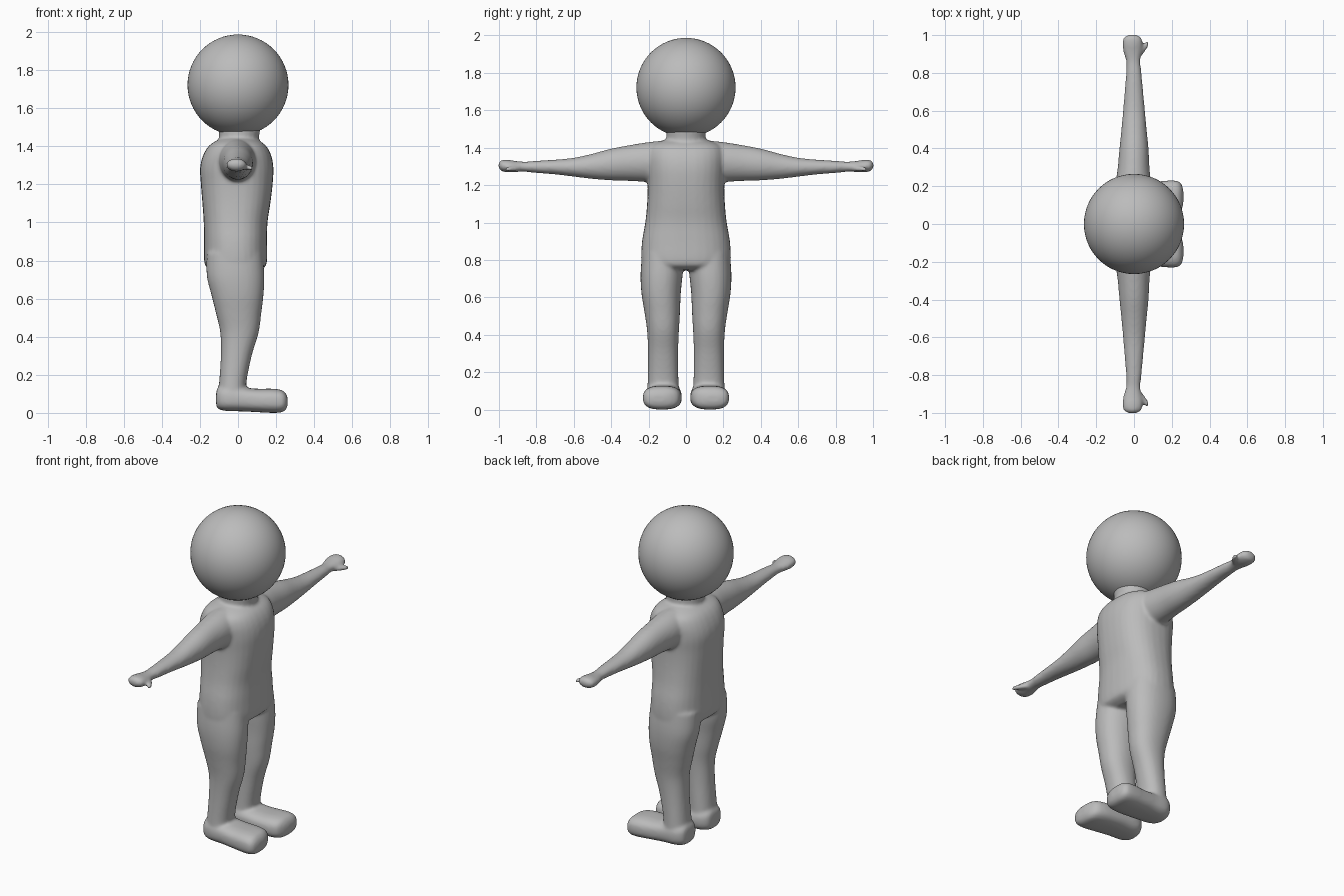
import bpy, bmesh, math
from mathutils import Vector

grey = bpy.data.materials.new("plain grey")
grey.diffuse_color = (0.5, 0.5, 0.5, 1)


def spline(rows, steps=4):
    """Smoothly resample a list of section rows (Catmull-Rom)."""
    out = []
    for i in range(len(rows) - 1):
        a, b, c, d = (rows[max(0, min(len(rows) - 1, i + k))] for k in (-1, 0, 1, 2))
        for s in range(steps):
            t = s / steps
            out.append([0.5 * (2 * q + (r - p) * t + (2 * p - 5 * q + 4 * r - w) * t * t
                               + (3 * q - p - 3 * r + w) * t ** 3)
                        for p, q, r, w in zip(a, b, c, d)])
    return out + [list(rows[-1])]


def loft(bm, rows, axis, power=2.0, side=1, n=32):
    """Rows: position on axis, then min and max on the two other axes."""
    u, v = [k for k in range(3) if k != axis]
    rings = []
    for pos, u0, u1, v0, v1 in spline(rows):
        ring = []
        for k in range(n):
            a = 2 * math.pi * k / n
            c, s = math.cos(a), math.sin(a)
            p = Vector((0, 0, 0))
            p[axis] = pos
            p[u] = (u0 + u1) / 2 + (u1 - u0) / 2 * math.copysign(abs(c) ** (2 / power), c)
            p[v] = (v0 + v1) / 2 + (v1 - v0) / 2 * math.copysign(abs(s) ** (2 / power), s)
            p.y *= side
            ring.append(bm.verts.new(p))
        rings.append(ring)
    faces = [bm.faces.new(rings[0]), bm.faces.new(rings[-1][::-1])]
    for r0, r1 in zip(rings, rings[1:]):
        for k in range(n):
            j = (k + 1) % n
            faces.append(bm.faces.new((r0[k], r1[k], r1[j], r0[j])))
    bmesh.ops.recalc_face_normals(bm, faces=faces)


# z, x range, y range
torso = [(0.745, -0.12, 0.10, -0.17, 0.17), (0.765, -0.165, 0.14, -0.225, 0.225),
         (0.80, -0.178, 0.153, -0.24, 0.24), (0.90, -0.178, 0.153, -0.235, 0.235),
         (1.00, -0.18, 0.155, -0.218, 0.218), (1.10, -0.187, 0.17, -0.208, 0.208),
         (1.20, -0.195, 0.182, -0.205, 0.205), (1.29, -0.199, 0.186, -0.21, 0.21),
         (1.36, -0.18, 0.172, -0.21, 0.21), (1.41, -0.145, 0.14, -0.19, 0.19),
         (1.44, -0.09, 0.09, -0.12, 0.12)]
neck = [(1.38, -0.11, 0.12, -0.11, 0.11), (1.44, -0.1, 0.11, -0.105, 0.105),
        (1.50, -0.1, 0.12, -0.105, 0.105)]
leg = [(0.06, -0.11, 0.05, 0.035, 0.21), (0.15, -0.10, 0.043, 0.04, 0.205),
       (0.30, -0.09, 0.072, 0.042, 0.203), (0.42, -0.093, 0.108, 0.038, 0.208),
       (0.52, -0.115, 0.122, 0.032, 0.222), (0.62, -0.14, 0.134, 0.028, 0.238),
       (0.72, -0.164, 0.138, 0.018, 0.243), (0.84, -0.165, 0.13, 0.01, 0.235)]
# x, y range, z range
foot = [(-0.115, 0.09, 0.16, 0.04, 0.11), (-0.103, 0.055, 0.19, 0.02, 0.135),
        (-0.06, 0.03, 0.212, 0.01, 0.145), (0.02, 0.024, 0.215, 0.008, 0.135),
        (0.10, 0.022, 0.222, 0.004, 0.127), (0.18, 0.025, 0.23, 0.0, 0.127),
        (0.23, 0.04, 0.228, 0.003, 0.12), (0.252, 0.075, 0.21, 0.018, 0.10),
        (0.261, 0.11, 0.18, 0.04, 0.08)]
# y, x range, z range
arm = [(0.10, -0.11, 0.10, 1.20, 1.44), (0.20, -0.10, 0.092, 1.215, 1.43),
       (0.30, -0.086, 0.082, 1.222, 1.414), (0.40, -0.077, 0.077, 1.225, 1.395),
       (0.50, -0.067, 0.067, 1.233, 1.368), (0.60, -0.058, 0.058, 1.245, 1.346),
       (0.70, -0.050, 0.049, 1.257, 1.336), (0.80, -0.042, 0.040, 1.265, 1.330),
       (0.86, -0.042, 0.034, 1.271, 1.325), (0.91, -0.056, 0.041, 1.270, 1.329),
       (0.95, -0.062, 0.046, 1.268, 1.335), (0.98, -0.058, 0.042, 1.272, 1.335),
       (0.995, -0.045, 0.028, 1.282, 1.328), (1.003, -0.02, 0.005, 1.297, 1.313)]
thumb = [(0.885, 0.0, 0.035, 1.275, 1.305), (0.915, 0.025, 0.06, 1.272, 1.302),
         (0.945, 0.047, 0.077, 1.272, 1.299), (0.968, 0.062, 0.081, 1.276, 1.295)]

# Body: overlapping parts fused into one smooth skin
bm = bmesh.new()
loft(bm, torso, 2, 2.4)
loft(bm, neck, 2)
for side in (1, -1):
    loft(bm, leg, 2, 2.2, side)
    loft(bm, foot, 0, 2.7, side)
    loft(bm, arm, 1, 2.0, side)
    loft(bm, thumb, 1, 2.0, side)
mesh = bpy.data.meshes.new("body")
bm.to_mesh(mesh)
bm.free()
body = bpy.data.objects.new("body", mesh)
bpy.context.collection.objects.link(body)
mesh.materials.append(grey)
fuse = body.modifiers.new("fuse", 'REMESH')
fuse.mode = 'VOXEL'
fuse.voxel_size = 0.009
fuse.use_smooth_shade = True
soften = body.modifiers.new("soften", 'SMOOTH')
soften.factor = 0.5
soften.iterations = 8

# Head
bpy.ops.mesh.primitive_uv_sphere_add(segments=64, ring_count=32, radius=0.265,
                                     location=(0, 0, 1.722))
head = bpy.context.object
head.name = "head"
head.data.materials.append(grey)
bpy.ops.object.shade_smooth()
